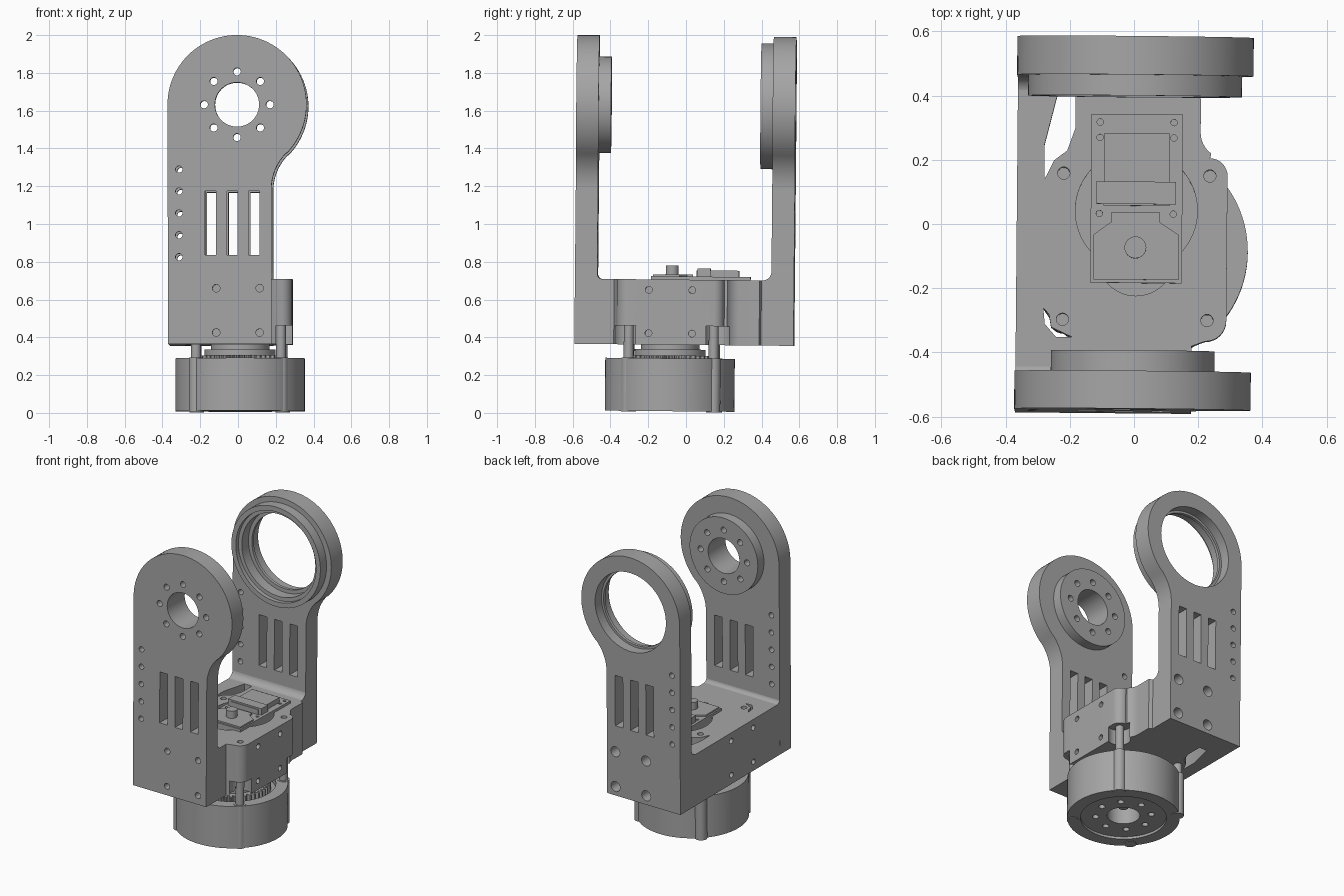
import bpy, bmesh
from math import sin, cos, pi, atan2
from mathutils import Matrix

if "Cube" in bpy.data.objects:
    bpy.data.objects.remove(bpy.data.objects["Cube"], do_unlink=True)

grey = bpy.data.materials.new("machined_grey")
grey.use_nodes = True
grey.diffuse_color = (0.38, 0.38, 0.38, 1)
grey.node_tree.nodes["Principled BSDF"].inputs["Base Color"].default_value = (0.38, 0.38, 0.38, 1)
parts = []


def prism(name, pts, axis, lo, hi, keep=True):
    """Extrude a flat outline along an axis."""
    place = {"X": lambda a, b, t: (t, a, b),
             "Y": lambda a, b, t: (a, t, b),
             "Z": lambda a, b, t: (a, b, t)}[axis]
    bm = bmesh.new()
    ends = [[bm.verts.new(place(a, b, t)) for a, b in pts] for t in (lo, hi)]
    for ring in ends:
        bm.faces.new(ring)
    n = len(pts)
    for i in range(n):
        j = (i + 1) % n
        bm.faces.new((ends[0][i], ends[0][j], ends[1][j], ends[1][i]))
    bmesh.ops.recalc_face_normals(bm, faces=bm.faces)
    mesh = bpy.data.meshes.new(name)
    bm.to_mesh(mesh)
    bm.free()
    obj = bpy.data.objects.new(name, mesh)
    bpy.context.collection.objects.link(obj)
    mesh.materials.append(grey)
    if keep:
        parts.append(obj)
    return obj


def arc(cx, cy, r, a0, a1, n):
    return [(cx + r * cos(a0 + (a1 - a0) * i / n), cy + r * sin(a0 + (a1 - a0) * i / n))
            for i in range(n + 1)]


def disc(cx, cy, r, n=64):
    return arc(cx, cy, r, 0, 2 * pi, n)[:-1]


def rect(x0, x1, y0, y1):
    return [(x0, y0), (x1, y0), (x1, y1), (x0, y1)]


def cut(obj, pts, axis, lo, hi):
    """Subtract an extruded outline."""
    tool = prism("cutter", pts, axis, lo, hi, False)
    tool.hide_render = True
    mod = obj.modifiers.new("cut", "BOOLEAN")
    mod.operation, mod.solver, mod.object = "DIFFERENCE", "EXACT", tool
    bpy.context.view_layer.objects.active = obj
    bpy.ops.object.modifier_apply(modifier=mod.name)
    bpy.data.objects.remove(tool, do_unlink=True)


LEFT, RIGHT, BOTTOM, FLOOR = -0.365, 0.182, 0.36, 0.705
CZ, R = 1.627, 0.368

# arm outline: straight on one side, filleted into the round head on the other
fr, fz = 0.27, 1.18
join = atan2(fz - CZ, RIGHT + fr)
arm_outline = [(LEFT, BOTTOM), (RIGHT, BOTTOM)]
arm_outline += arc(RIGHT + fr, fz, fr, pi, pi + join, 12)
arm_outline += arc(0, CZ, R, join, pi, 60)


def arm(name, y0, y1, bolt_r):
    obj = prism(name, arm_outline, "Y", y0, y1)
    for x in (-0.14, -0.025, 0.09):
        cut(obj, rect(x - 0.029, x + 0.029, 0.83, 1.17), "Y", y0 - 0.1, y1 + 0.1)
    for i in range(5):
        cut(obj, disc(-0.307, 0.82 + 0.116 * i, 0.018, 20), "Y", y0 - 0.1, y1 + 0.1)
    for x in (-0.11, 0.12):
        for z in (0.42, 0.655):
            cut(obj, disc(x, z, bolt_r, 24), "Y", y0 - 0.1, y1 + 0.1)
    return obj


front_arm = arm("front_arm", -0.593, -0.475, 0.02)
back_arm = arm("back_arm", 0.447, 0.567, 0.034)

# front head: boss with centre bore and bolt circle
front_boss = prism("front_boss", disc(0, CZ, 0.255), "Y", -0.48, -0.41)
for obj in (front_arm, front_boss):
    cut(obj, disc(0, CZ, 0.117, 48), "Y", -0.8, -0.3)
    for x, z in disc(0, CZ, 0.174, 8):
        cut(obj, disc(x, z, 0.02, 20), "Y", -0.8, -0.3)

# back head: stepped bearing ring
back_boss = prism("back_boss", disc(0, CZ, 0.333), "Y", 0.382, 0.45)
cut(back_boss, disc(0, CZ, 0.3), "Y", 0.3, 0.41)
cut(back_boss, disc(0, CZ, 0.275), "Y", 0.3, 0.5)
cut(back_arm, disc(0, CZ, 0.275), "Y", 0.4, 0.48)
cut(back_arm, disc(0, CZ, 0.25), "Y", 0.4, 0.6)
cut(back_arm, disc(0, CZ, 0.265), "Y", 0.5, 0.6)

# centre block joining both arms
outline = [(LEFT, -0.48), (RIGHT, -0.48), (RIGHT, -0.385)]
outline += arc(0.225, -0.305, 0.065, -pi / 2, 0, 8)
outline += arc(0.235, 0.145, 0.055, 0, pi / 2, 8)
outline += arc(0.285, 0.28, 0.08, -0.7 * pi, -pi, 6)
outline += [(0.205, 0.385), (RIGHT, 0.395), (RIGHT, 0.45), (LEFT, 0.45)]
block = prism("centre_block", outline, "Z", BOTTOM, FLOOR)
cut(block, [(-0.28, 0.24), (-0.24, 0.4), (-0.185, 0.4), (-0.185, 0.29), (-0.21, 0.22),
            (-0.25, 0.19), (-0.28, 0.13)], "Z", 0.2, 0.9)
cut(block, [(-0.28, -0.27), (-0.262, -0.29), (-0.255, -0.33), (-0.19, -0.36),
            (-0.24, -0.36), (-0.275, -0.32)], "Z", 0.2, 0.9)
posts = [(-0.22, 0.15), (0.235, 0.145), (-0.22, -0.305), (0.23, -0.305)]
for x, y in posts:
    cut(block, disc(x, y, 0.019, 20), "Z", 0.2, 0.9)
    if x > 0:
        cut(block, disc(x + 0.02, y + (0.02 if y > 0 else -0.02), 0.07, 32), "Z", 0.2, 0.46)
for y in (-0.2, 0.03):
    for z in (0.42, 0.65):
        cut(block, disc(y, z, 0.018, 20), "X", 0.22, 0.4)
        cut(block, disc(y, z, 0.018, 20), "X", -0.5, -0.31)
cut(block, disc(0.007, 0.035, 0.19), "Z", 0.64, 0.9)
cut(block, disc(0.007, -0.11, 0.12), "Z", 0.62, 0.9)

# rounded inner corners between block and arms
for name, y, s, r in (("front_fillet", -0.476, 1, 0.03), ("back_fillet", 0.448, -1, 0.05)):
    curve = arc(y + s * r, FLOOR - 0.001 + r, r, 1.5 * pi, (1.5 - 0.5 * s) * pi, 8)
    prism(name, curve + [(y - s * 0.01, FLOOR + r), (y - s * 0.01, FLOOR - 0.01),
                         (y + s * r, FLOOR - 0.01)], "X", LEFT, RIGHT)

# motor set into the block
motor = prism("motor_body", rect(-0.135, 0.15, -0.19, 0.335), "Z", 0.5, 0.722)
for x in (-0.108, 0.122):
    for y in (-0.155, 0.025, 0.262, 0.31):
        cut(motor, disc(x, y, 0.01, 12), "Z", 0.69, 0.8)
prism("motor_front_cover", [(-0.125, -0.18), (0.14, -0.18), (0.14, -0.04), (0.08, 0.0), (0.08, 0.03),
                            (-0.07, 0.03), (-0.07, 0.0), (-0.125, -0.04)], "Z", 0.7, 0.732)
prism("motor_rear_cover", rect(-0.095, 0.11, 0.05, 0.275), "Z", 0.7, 0.755)
prism("motor_connector", rect(-0.118, 0.13, 0.055, 0.125), "Z", 0.7, 0.765)
prism("motor_knob", disc(0.005, -0.08, 0.034, 32), "Z", 0.7, 0.78)

# round base with recesses, bore and bolt circle
BX, BY = 0.012, -0.087
base = prism("base_drum", disc(BX, BY, 0.343, 96), "Z", 0.008, 0.288)
cut(base, disc(BX, BY, 0.27), "Z", 0.25, 0.4)
cut(base, disc(BX, BY, 0.262), "Z", -0.1, 0.024)
cut(base, disc(BX, BY, 0.1, 48), "Z", -0.1, 0.15)
for x, y in disc(BX, BY, 0.17, 8):
    cut(base, disc(x, y, 0.02, 20), "Z", -0.1, 0.1)
prism("base_plug", disc(BX, BY, 0.03, 24), "Z", 0.08, 0.2)

# output gear and hub under the block
teeth = []
for i in range(48):
    for k, r in enumerate((0.215, 0.215, 0.24, 0.24)):
        a = 2 * pi * (i + k / 4) / 48
        teeth.append((BX + r * cos(a), BY + r * sin(a)))
prism("output_gear", teeth, "Z", 0.24, 0.303)
prism("hub_flange", disc(BX, BY, 0.188), "Z", 0.29, 0.335)
prism("hub", disc(BX, BY, 0.155), "Z", 0.33, 0.365)

# four tie rods with lobes on the base
for i, (x, y) in enumerate(posts):
    prism(f"base_lobe_{i + 1}", disc(x, y, 0.038, 32), "Z", 0.004, 0.29)
    prism(f"tie_rod_{i + 1}", disc(x, y, 0.026, 24), "Z", 0.28, 0.465)

# smooth round walls, then the slight lean of the whole assembly
lean = Matrix.Rotation(-0.0093, 4, "X") @ Matrix.Rotation(-0.009, 4, "Z")
bpy.ops.object.select_all(action="DESELECT")
for obj in parts:
    obj.matrix_world = lean
    obj.select_set(True)
bpy.context.view_layer.objects.active = parts[0]
bpy.ops.object.shade_smooth_by_angle(angle=pi / 6)
